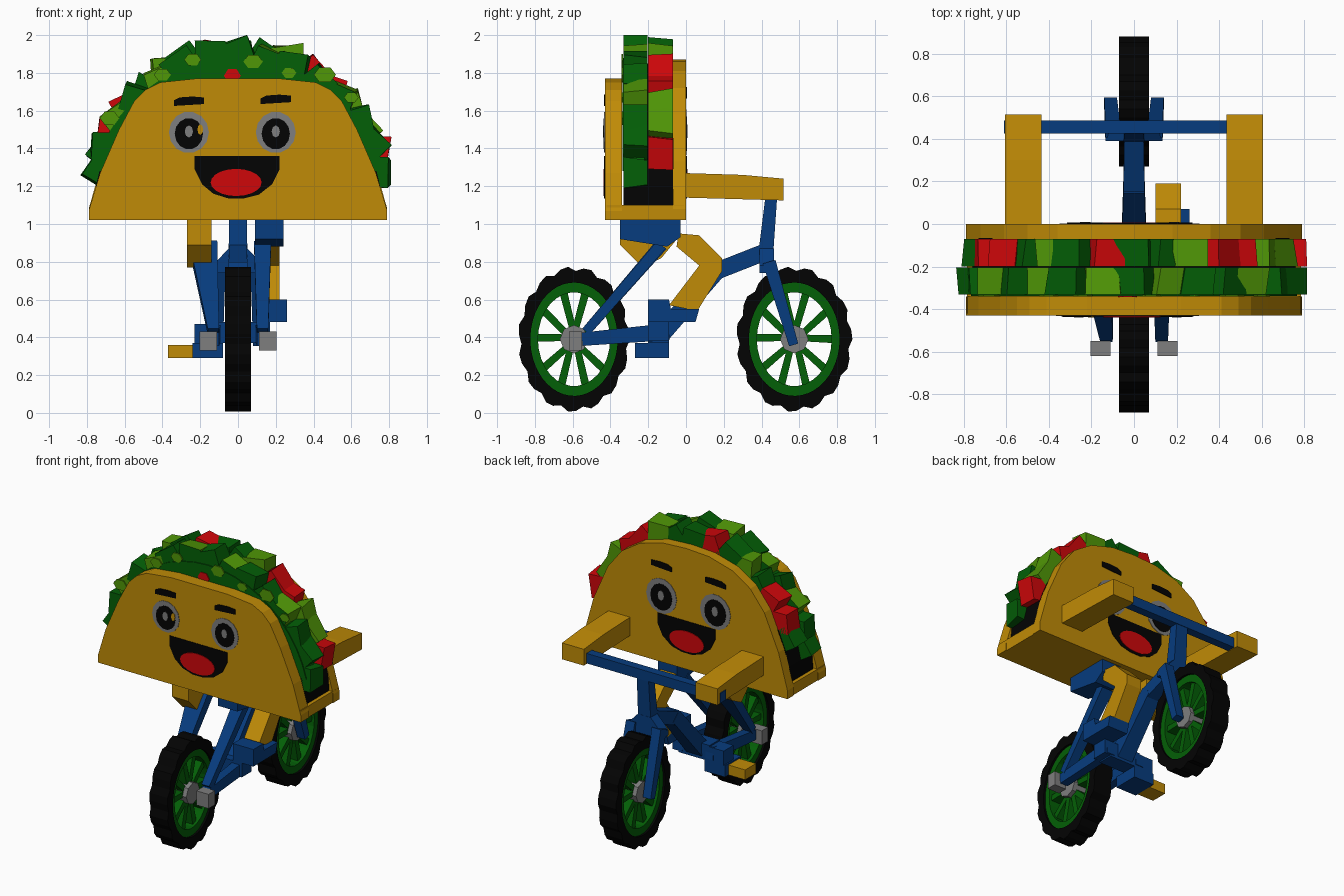
import bpy, bmesh, random
from math import sin, cos, pi, radians
from mathutils import Vector, Matrix

random.seed(4)
if "Cube" in bpy.data.objects:
    bpy.data.objects.remove(bpy.data.objects["Cube"])


def material(name, r, g, b):
    m = bpy.data.materials.new(name)
    m.use_nodes = True
    m.diffuse_color = (r, g, b, 1)
    bsdf = m.node_tree.nodes["Principled BSDF"]
    bsdf.inputs["Base Color"].default_value = (r, g, b, 1)
    bsdf.inputs["Roughness"].default_value = 0.9
    return m


YELLOW = material("shell_yellow", 0.53, 0.26, 0.002)
GREEN = material("dark_green", 0.001, 0.115, 0.002)
LIME = material("lime_green", 0.08, 0.31, 0.002)
RED = material("tomato_red", 0.62, 0.002, 0.003)
BLUE = material("frame_blue", 0.002, 0.045, 0.21)
BLACK = material("black", 0.001, 0.001, 0.001)
GREY = material("grey", 0.21, 0.21, 0.21)


def finish(name, bm, *mats):
    bmesh.ops.recalc_face_normals(bm, faces=bm.faces[:])
    me = bpy.data.meshes.new(name)
    bm.to_mesh(me)
    bm.free()
    for m in mats:
        me.materials.append(m)
    ob = bpy.data.objects.new(name, me)
    bpy.context.collection.objects.link(ob)
    return ob


def prism(name, pts, axis, a, b, mat):
    """Extrude a flat profile along x (points are y,z) or y (points are x,z)."""
    bm = bmesh.new()
    put = (lambda p, d: (d, *p)) if axis == "x" else (lambda p, d: (p[0], d, p[1]))
    lo = [bm.verts.new(put(p, a)) for p in pts]
    hi = [bm.verts.new(put(p, b)) for p in pts]
    bm.faces.new(lo)
    bm.faces.new(hi[::-1])
    for i in range(len(pts)):
        j = (i + 1) % len(pts)
        bm.faces.new((lo[i], hi[i], hi[j], lo[j]))
    return finish(name, bm, mat)


def box(name, x, y, z, mat):
    pts = [(y[0], z[0]), (y[1], z[0]), (y[1], z[1]), (y[0], z[1])]
    return prism(name, pts, "x", x[0], x[1], mat)


def strut(name, p, q, start, end, mat):
    """Four-sided bar from p to q; start and end are (width in x, depth)."""
    p, q = Vector(p), Vector(q)
    side = Vector((1, 0, 0))
    deep = (q - p).cross(side).normalized()
    bm = bmesh.new()
    rings = []
    for c, (w, d) in ((p, start), (q, end)):
        rings.append([bm.verts.new(c + side * sx * w / 2 + deep * sd * d / 2)
                      for sx, sd in ((1, 1), (-1, 1), (-1, -1), (1, -1))])
    bm.faces.new(rings[0])
    bm.faces.new(rings[1])
    for i in range(4):
        j = (i + 1) % 4
        bm.faces.new((rings[0][i], rings[0][j], rings[1][j], rings[1][i]))
    return finish(name, bm, mat)


def oval(cx, cz, rx, rz, n=20):
    return [(cx + rx * cos(2 * pi * i / n), cz + rz * sin(2 * pi * i / n)) for i in range(n)]


def ring(name, cy, cz, squash, outer, inner, half, mat):
    """Oval ring around the x axis; outer is a list of radii."""
    bm = bmesh.new()
    loops, n = [], len(outer)
    for i, r in enumerate(outer):
        t = 2 * pi * i / n
        loops.append([bm.verts.new((x, cy + squash * rad * cos(t), cz + rad * sin(t)))
                      for x, rad in ((-half, r), (half, r), (half, inner), (-half, inner))])
    for i in range(n):
        a, b = loops[i], loops[(i + 1) % n]
        for k in range(4):
            m = (k + 1) % 4
            bm.faces.new((a[k], a[m], b[m], b[k]))
    return finish(name, bm, mat)


# Wheels: chunky tyre, rim, paired spokes, hub
for label, cy, squash in (("rear", -0.593, 0.77), ("front", 0.573, 0.8)):
    cz = 0.39
    ring(label + "_tyre", cy, cz, squash, [0.385, 0.38, 0.362] * 15, 0.3, 0.07, BLACK)
    ring(label + "_rim", cy, cz, squash, [0.31] * 30, 0.248, 0.055, GREEN)
    for i in range(5):
        for s in (-1, 1):
            t0 = 2 * pi * i / 5 + 0.3 + s * 0.16
            t1 = t0 + s * 0.14
            strut(label + "_spoke", (0, cy + squash * 0.05 * cos(t0), cz + 0.05 * sin(t0)),
                  (0, cy + squash * 0.27 * cos(t1), cz + 0.27 * sin(t1)), (0.07, 0.035), (0.07, 0.042), GREEN)
    prism(label + "_hub", oval(cy, cz, 0.075, 0.075, 8), "x", -0.065, 0.065, GREY)

# Frame
for s, side in ((1, "left"), (-1, "right")):
    strut(side + "_chain_stay", (s * 0.13, -0.55, 0.39), (s * 0.12, -0.09, 0.43), (0.06, 0.07), (0.06, 0.09), BLUE)
    top = (0.09, 0.06) if s > 0 else (0.15, 0.07)
    strut(side + "_seat_stay", (s * 0.13, -0.53, 0.43), (s * (0.13 if s > 0 else 0.185), -0.13, 0.89),
          (0.06, 0.05), top, BLUE)
    strut(side + "_fork_leg", (s * 0.1, 0.44, 0.8), (s * 0.11, 0.57, 0.36), (0.07, 0.07), (0.06, 0.05), BLUE)
    box(side + "_axle_nut", sorted((s * 0.11, s * 0.205)), (-0.62, -0.55), (0.33, 0.43), GREY)
    # Arms reaching for the handlebar
    prism(side + "_arm", [(-0.02, 1.14), (0.515, 1.125), (0.515, 1.24), (0.3, 1.26), (-0.02, 1.27)],
          "x", s * 0.435, s * 0.605, YELLOW)
prism("fork_crown", [(-0.135, 0.74), (0.135, 0.74), (0.135, 0.78), (0.05, 0.87), (-0.05, 0.87), (-0.135, 0.78)],
      "y", 0.39, 0.465, BLUE)
strut("steering_stem", (0, 0.42, 0.82), (0, 0.455, 1.18), (0.1, 0.08), (0.09, 0.06), BLUE)
box("handlebar", (-0.61, 0.6), (0.425, 0.485), (1.13, 1.2), BLUE)
strut("down_tube_upper", (0, 0.44, 0.86), (0, 0.16, 0.75), (0.09, 0.09), (0.1, 0.09), BLUE)
strut("down_tube_lower", (0, 0.18, 0.77), (0, -0.13, 0.42), (0.1, 0.09), (0.12, 0.1), BLUE)
box("bottom_bracket", (-0.12, 0.12), (-0.2, -0.09), (0.37, 0.48), BLUE)

# Legs, one raised and one stretched down
HIP = [(-0.35, 0.92), (-0.1, 0.88), (-0.03, 0.93), (-0.03, 1.03), (-0.35, 1.03)]
prism("left_hip", HIP, "x", 0.09, 0.24, BLUE)
prism("left_leg", [(-0.05, 0.88), (0.07, 0.78), (-0.09, 0.57), (0.06, 0.54), (0.19, 0.75), (0.19, 0.82),
                   (0.07, 0.94), (-0.04, 0.95)], "x", 0.1, 0.22, YELLOW)
prism("left_shoe", [(-0.2, 0.48), (0.05, 0.48), (0.07, 0.55), (-0.08, 0.55), (-0.09, 0.6), (-0.2, 0.6)],
      "x", 0.1, 0.26, BLUE)
box("left_crank", (0.1, 0.17), (-0.2, -0.09), (0.38, 0.49), BLUE)
prism("right_thigh", [(-0.35, 1.03), (-0.35, 0.89), (-0.23, 0.77), (-0.13, 0.82), (-0.04, 0.93), (-0.04, 1.03)],
      "x", -0.27, -0.14, YELLOW)
box("right_crank", (-0.23, -0.09), (-0.2, -0.09), (0.36, 0.47), BLUE)
box("right_shoe", (-0.24, -0.08), (-0.27, -0.09), (0.29, 0.37), BLUE)
box("right_pedal", (-0.37, -0.24), (-0.25, -0.13), (0.29, 0.36), YELLOW)


# Folded shell: two rounded panels joined by a base
def panel(name, half, y0, y1):
    pts = half + [(-x, z) for x, z in reversed(half) if x > 0]
    return prism(name, pts, "y", y0, y1, YELLOW)


panel("front_shell", [(0.79, 1.02), (0.79, 1.07), (0.73, 1.27), (0.63, 1.5), (0.55, 1.65), (0.49, 1.71),
                      (0.41, 1.75), (0.22, 1.77)], -0.43, -0.34)
panel("back_shell", [(0.79, 1.02), (0.79, 1.08), (0.72, 1.33), (0.61, 1.58), (0.5, 1.72), (0.36, 1.81),
                     (0.18, 1.86), (0, 1.87)], -0.07, 0)
box("shell_base", (-0.785, 0.785), (-0.42, -0.01), (1.02, 1.1), YELLOW)


# Dark filling, leafy front layer and chopped vegetables heaped in an arc
def arc(radius, start):
    angles = [radians(start + (180 - 2 * start) * i / 20) for i in range(21)]
    return [(radius * cos(t), 1.09 + radius * sin(t)) for t in angles]


prism("dark_filling", arc(0.76, 0), "y", -0.33, -0.065, BLACK)
prism("leaf_layer", arc(0.79, 14), "y", -0.337, -0.22, GREEN)
COLOURS = {"g": GREEN, "l": LIME, "r": RED}


def chunks(name, order, start, y0, y1, rx, rz):
    n = len(order)
    for i, key in enumerate(order):
        t = radians(start + (180 - 2 * start) * i / (n - 1))
        bm = bmesh.new()
        bmesh.ops.create_cube(bm, size=1)
        shift = random.uniform(-0.015, 0.015)
        tilt = (-1) ** i * random.uniform(0.15, 0.5)
        place = (Matrix.Translation(((rx + shift) * cos(t), (y0 + y1) / 2, 1.15 + (rz + shift) * sin(t)))
                 @ Matrix.Rotation(tilt - t, 4, "Y")
                 @ Matrix.Diagonal((random.uniform(0.16, 0.19), y1 - y0, random.uniform(0.14, 0.17), 1)))
        bm.transform(place)
        for v in bm.verts:
            v.co.x += random.uniform(-0.012, 0.012)
            v.co.z = min(v.co.z + random.uniform(-0.012, 0.012), 2.0)
        ob = finish(name, bm, COLOURS[key], GREEN)
        # Leaf colour on the faces towards the front panel
        if name == "front_leaf":
            for f in ob.data.polygons:
                f.material_index = 1 if f.normal.y < -0.7 else 0


chunks("front_leaf", "ggglgglglglglgg", 10, -0.33, -0.205, 0.735, 0.72)
chunks("back_chunk", "rllrrlggrglgrrg", 18, -0.2, -0.07, 0.735, 0.735)
for x, z, s in ((-0.4, 1.79, 0.035), (-0.24, 1.87, 0.035), (0.08, 1.86, 0.04), (0.27, 1.8, 0.03),
                (0.46, 1.79, 0.045), (0.6, 1.67, 0.03), (-0.68, 1.56, 0.04)):
    prism("lime_fleck", oval(x, z, s * 1.3, s, 6), "y", -0.341, -0.333, LIME)
prism("tomato_fleck", oval(-0.03, 1.785, 0.045, 0.04, 6), "y", -0.342, -0.333, RED)

# A smiling face on both panels, with larger and closer eyes at the back
MOUTH = [(-0.23, 1.36), (0.22, 1.36), (0.22, 1.29), (0.18, 1.21), (0.11, 1.155), (0.03, 1.135),
         (-0.05, 1.135), (-0.13, 1.16), (-0.19, 1.21), (-0.23, 1.29)]
for label, y, d, dx, gap, big, lift in (("front", -0.43, -1, -0.03, 0.23, 1, 0), ("back", 0, 1, -0.02, 0.21, 1.12, 0.04)):
    def plate(name, pts, depth, mat):
        prism(label + "_" + name, pts, "y", y, y + d * depth, mat)

    for s in (-1, 1):
        ex = s * gap + dx
        bz = 1.635 + lift + s * 0.005
        plate("eye_rim", oval(ex, 1.485, 0.106 * big, 0.11 * big, 14), 0.003, GREY)
        plate("eye_pupil", oval(ex, 1.478, 0.075 * big, 0.083 * big, 14), 0.006, BLACK)
        plate("eye_glint", oval(ex, 1.49, 0.022 * big, 0.032 * big, 8), 0.009, GREY)
        plate("brow", [(ex - 0.08, bz - 0.005), (ex + 0.08, bz + 0.005), (ex + 0.08, bz + 0.04),
                       (ex + 0.02, bz + 0.045), (ex - 0.05, bz + 0.04), (ex - 0.08, bz + 0.025)], 0.005, BLACK)
    plate("mouth", MOUTH, 0.004, BLACK)
    plate("tongue", oval(-0.01, 1.22, 0.135, 0.072), 0.008, RED)
prism("front_eye_spot", oval(-0.2, 1.5, 0.015, 0.028, 8), "y", -0.43, -0.438, YELLOW)
